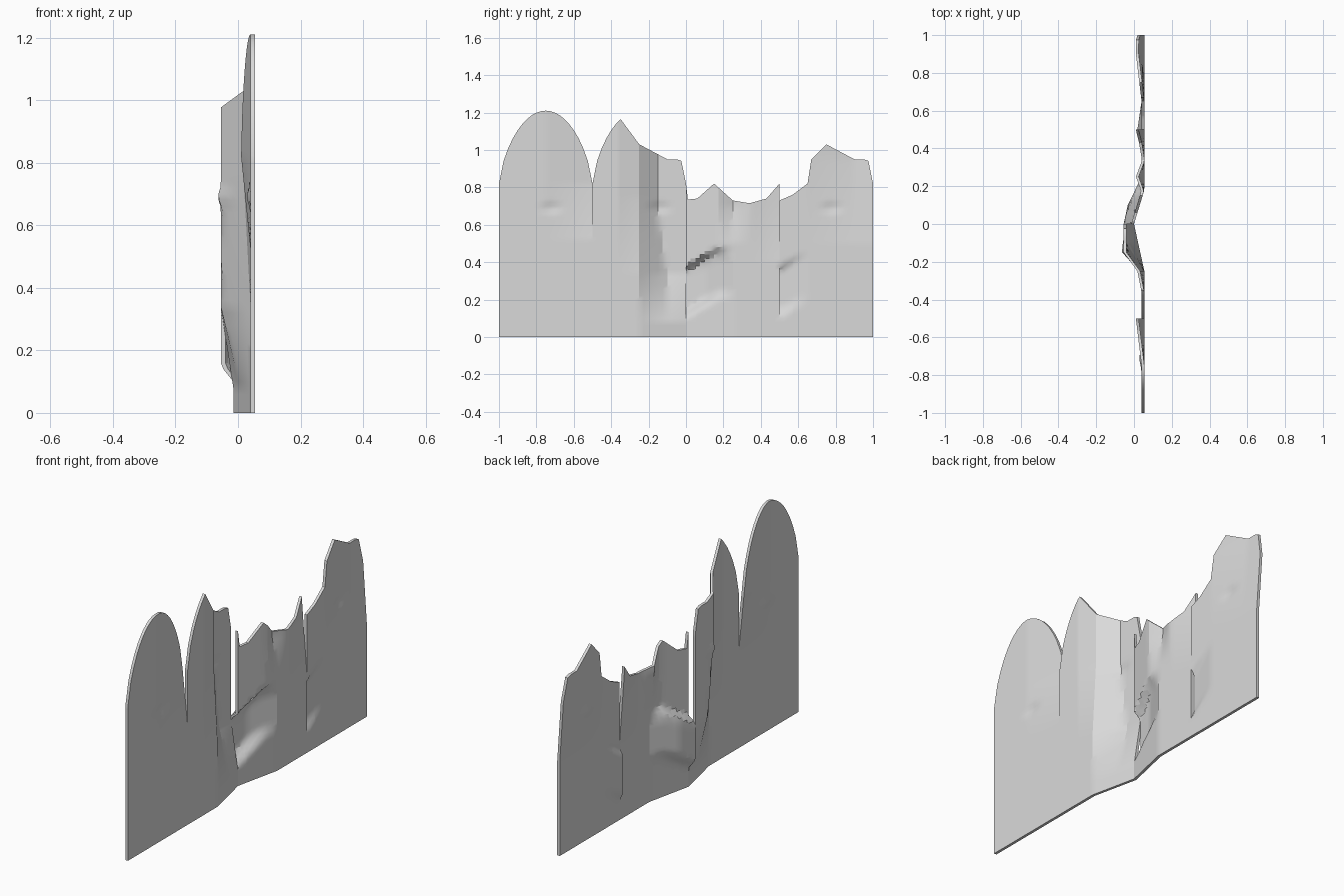
import bpy, bmesh

if "Cube" in bpy.data.objects:
    bpy.data.objects.remove(bpy.data.objects["Cube"])

THICK = 0.015
FLAT = 0.055  # outer face of the unbent sheet


def ramp(v, a, b):
    return min(max((v - a) / (b - a), 0), 1)


def along(y, pts):
    for (a, za), (b, zb) in zip(pts, pts[1:]):
        if y <= b:
            return za + (zb - za) * ramp(y, a, b)
    return pts[-1][1]


# Top outlines: a rounded picket, and broken versions of it
def arch(y, centre):
    u = min(abs(y - centre) / .25, 1)
    return .82 + .39 * (1 - u * u) ** .7


BREAK_B = [(-.36, 1.2), (-.35, 1.165), (-.25, 1.03), (-.1, .95), (0, .95)]
BREAK_C = [(0, .82), (.01, .735), (.06, .74), (.15, .82), (.25, .73), (.34, .715), (.43, .74), (.5, .82)]
BREAK_D = [(.5, .73), (.57, .76), (.65, .82), (.67, .95), (.75, 1.03), (.9, .95), (1, .95)]


def top_a(y):
    return arch(y, -.75)


def top_b(y):
    t = arch(y, -.25)
    return t if y < -.36 else min(t, along(y, BREAK_B))


def top_c(y):
    return along(y, BREAK_C)


def top_d(y):
    t = along(y, BREAK_D)
    return t if y < .8 else min(t, arch(y, .75))


# Bends: outer x of each panel
def bend_a(y, z):
    return FLAT - .03 * ramp(y, -.75, -.5) * ramp(z, .52, .82)


def bend_b(y, z):
    low = FLAT * (1 - ramp(y, -.25, 0))
    edge = .022 * ramp(y, -.36, -.25) * ramp(z, .34, .75)
    inner = ramp(y, -.25, -.15 + .05 * (1 - ramp(z, .3, .7)))
    high = (FLAT - edge) * (1 - inner) - .04 * inner
    w = ramp(z, .08, .34)
    return low * (1 - w) + high * w


def shelf(z):
    return ramp(z, .1, .15) * (1 - ramp(z, .35, .38))


def bend_c(y, z):
    t = z - .6 * min(y, .17)
    x = FLAT * ramp(y, 0, .25 - .07 * ramp(t, .3, .38))
    x -= .04 * (1 - ramp(y, .1, .25)) * shelf(t)
    x -= .03 * max(0, 1 - abs(y - .25) / .08) * ramp(t, .4, .6)
    return x - .03 * ramp(y, .35, .5) * ramp(t, .3, .7)


def bend_d(y, z):
    t = z - .6 * min(y - .5, .17)
    x = FLAT - .022 * (1 - ramp(y, .5, .65)) * shelf(t)
    return x - .03 * ramp(y, .65, .9) * ramp(z, .5, .95)


# Small dents pressed into three of the panels
def dent(y, z):
    return .012 * max(0, max(1 - abs(y - c) / .09 - abs(z - .69) / .04 for c in (-.72, -.14, .78)))


# Outer skin of the torn panels, seams welded where the bends agree
bm = bmesh.new()
levels = [i * .02 for i in range(62)]
panels = ((-1, top_a, bend_a, []), (-.5, top_b, bend_b, BREAK_B),
          (0, top_c, bend_c, BREAK_C), (.5, top_d, bend_d, BREAK_D))
for start, top, bend, corners in panels:
    ys = {round(start + .025 * i, 4) for i in range(21)} | {p[0] for p in corners}
    grid = []
    for y in sorted(ys):
        zs = [min(lv, top(y)) for lv in levels]
        grid.append([bm.verts.new((bend(y, z) - dent(y, z), y, z)) for z in zs])
    for a, b in zip(grid, grid[1:]):
        for k in range(len(levels) - 1):
            bm.faces.new((a[k], b[k], b[k + 1], a[k + 1]))
bmesh.ops.remove_doubles(bm, verts=bm.verts, dist=.0008)

# Give the skin its thickness
res = bmesh.ops.extrude_face_region(bm, geom=bm.faces[:], use_keep_orig=True)
for v in res["geom"]:
    if isinstance(v, bmesh.types.BMVert):
        v.co.x -= THICK
bmesh.ops.recalc_face_normals(bm, faces=bm.faces)

mesh = bpy.data.meshes.new("torn_wall")
bm.to_mesh(mesh)
bm.free()
wall = bpy.data.objects.new("torn_wall", mesh)
bpy.context.collection.objects.link(wall)

mat = bpy.data.materials.new("light grey")
mat.diffuse_color = (.7, .7, .7, 1)
mat.use_nodes = True
mat.node_tree.nodes["Principled BSDF"].inputs["Base Color"].default_value = mat.diffuse_color
mesh.materials.append(mat)

bpy.context.view_layer.objects.active = wall
wall.select_set(True)
bpy.ops.object.shade_smooth_by_angle(angle=.4)
